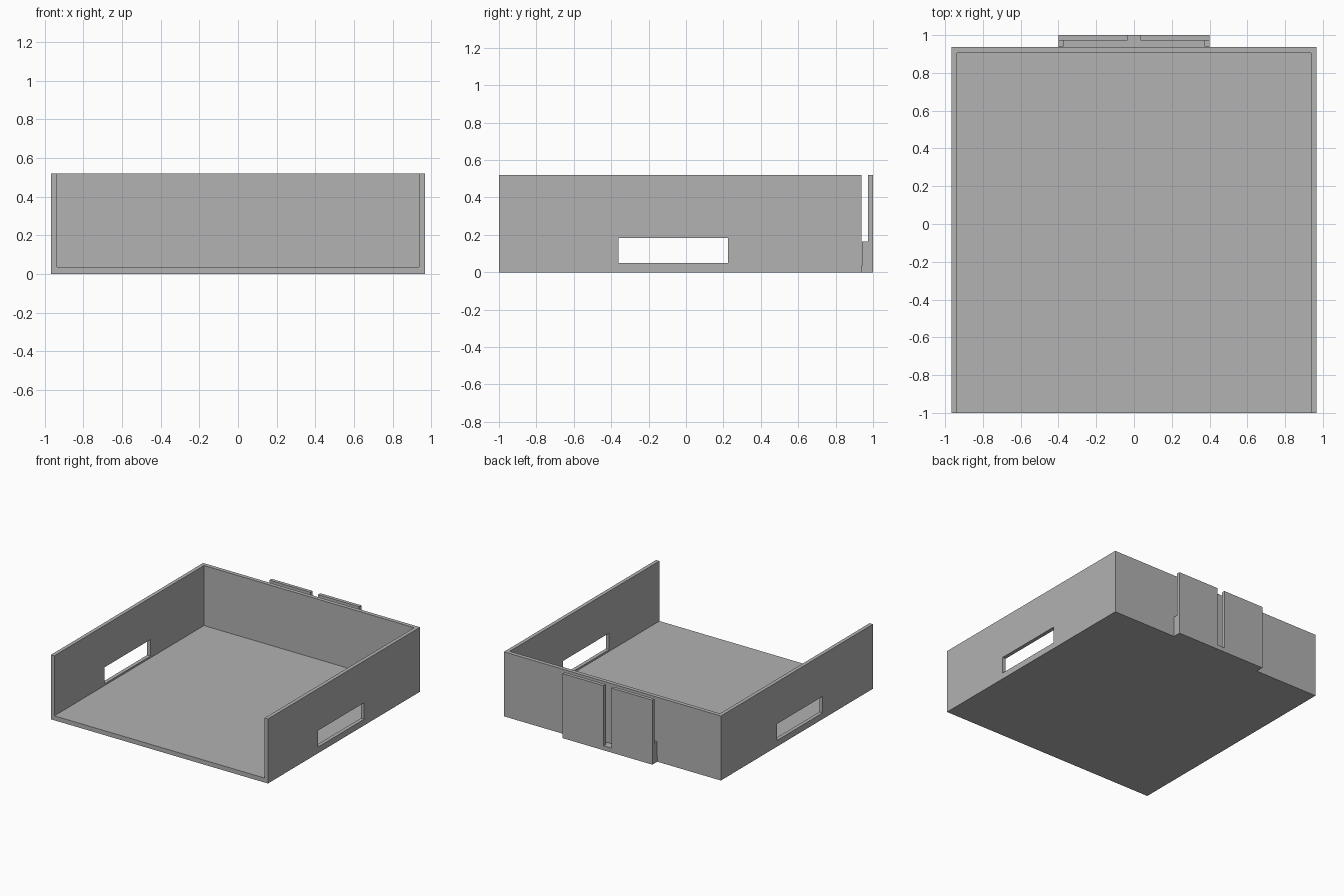
import bpy
import bmesh
from mathutils import Vector

cube = bpy.data.objects.get("Cube")
if cube:
    bpy.data.objects.remove(cube, do_unlink=True)

grey = bpy.data.materials.new("plain grey")
grey.use_nodes = True
colour = (0.445, 0.445, 0.445, 1)
grey.diffuse_color = colour
grey.node_tree.nodes["Principled BSDF"].inputs["Base Color"].default_value = colour


def box(name, x, y, z):
    """Axis-aligned box from a half width in x and ranges in y and z."""
    low, high = Vector((-x, y[0], z[0])), Vector((x, y[1], z[1]))
    bm = bmesh.new()
    bmesh.ops.create_cube(bm, size=1)
    bmesh.ops.scale(bm, vec=high - low, verts=bm.verts)
    bmesh.ops.translate(bm, vec=(low + high) / 2, verts=bm.verts)
    mesh = bpy.data.meshes.new(name)
    bm.to_mesh(mesh)
    bm.free()
    mesh.materials.append(grey)
    obj = bpy.data.objects.new(name, mesh)
    bpy.context.collection.objects.link(obj)
    return obj


def cut(target, x, y, z):
    """Cut a box out of the target, then discard the cutter."""
    cutter = box("cutter", x, y, z)
    cutter.hide_render = True
    mod = target.modifiers.new("cut", 'BOOLEAN')
    mod.operation = 'DIFFERENCE'
    mod.solver = 'EXACT'
    mod.object = cutter
    bpy.context.view_layer.objects.active = target
    bpy.ops.object.modifier_apply(modifier=mod.name)
    bpy.data.objects.remove(cutter, do_unlink=True)


HEIGHT, ABOVE = 0.52, 0.7
FLOOR = 0.036
BACK = 0.937

# Open-fronted tray with a slot through both side walls
tray = box("tray", 0.967, (-1, BACK), (0, HEIGHT))
cut(tray, 0.937, (-1.2, 0.905), (FLOOR, ABOVE))
cut(tray, 1.2, (-0.36, 0.225), (0.05, 0.183))

# Rear clip: foot, short side tabs and a split upright plate
clip = box("rear_clip", 0.4, (BACK, 1), (0, HEIGHT))
cut(clip, 0.5, (0.9, 0.972), (0.165, ABOVE))     # open gap behind the wall
cut(clip, 0.373, (0.9, 0.972), (FLOOR, ABOVE))   # pocket between the tabs
cut(clip, 0.5, (0.9, 0.94), (FLOOR, ABOVE))      # clearance at the tabs
cut(clip, 0.034, (0.9, 1.2), (FLOOR, ABOVE))     # split in the plate
